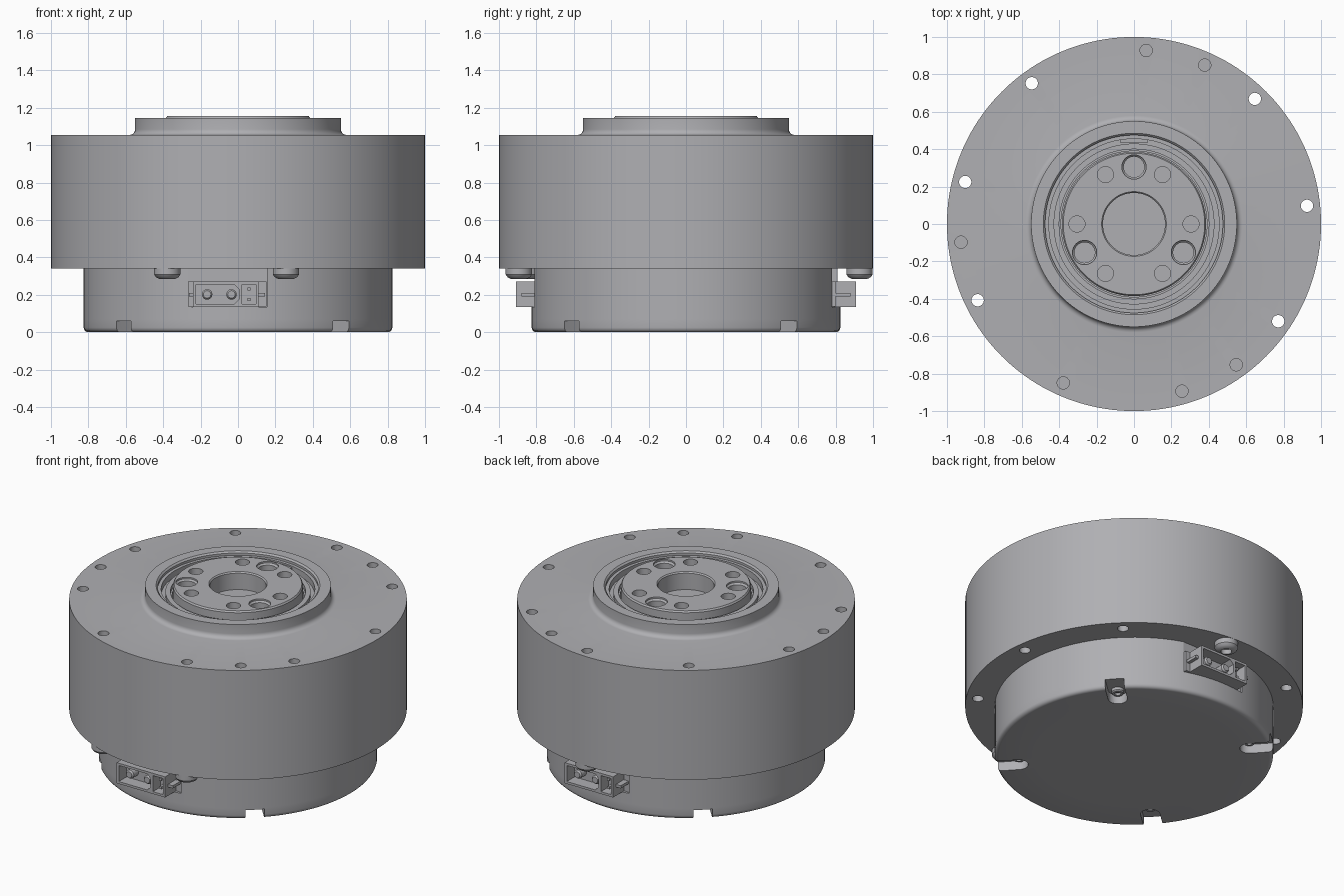
import bpy, bmesh
from math import cos, sin, pi, radians
from mathutils import Matrix, Vector

if "Cube" in bpy.data.objects:
    bpy.data.objects.remove(bpy.data.objects["Cube"])

I = Matrix.Identity(4)
grey = bpy.data.materials.new("dark_grey_metal")
grey.diffuse_color = (.43, .43, .45, 1)
grey.use_nodes = True
grey.node_tree.nodes["Principled BSDF"].inputs["Base Color"].default_value = grey.diffuse_color


def spot(angle, r, z=0):
    """Placement at polar angle (degrees) and radius, local x pointing outwards."""
    return Matrix.Rotation(radians(angle), 4, 'Z') @ Matrix.Translation((r, 0, z))


def lathe(bm, prof, M=I, n=128, closed=False):
    """Revolve (r, z) points around local z."""
    rings = [[bm.verts.new(M @ Vector((r * cos(2 * pi * i / n), r * sin(2 * pi * i / n), z)))
              for i in range(n if r else 1)] for r, z in prof]
    follow = rings[1:] + (rings[:1] if closed else [])
    for a, b in zip(rings, follow):
        for i in range(n):
            j = i + 1
            quad = list(dict.fromkeys([a[i % len(a)], a[j % len(a)], b[j % len(b)], b[i % len(b)]]))
            if len(quad) > 2:
                bm.faces.new(quad)


def rod(bm, r, lo, hi, M=I, n=24):
    lathe(bm, [(0, lo), (r, lo), (r, hi), (0, hi)], M, n)


def prism(bm, pts, lo, hi, M=I):
    """Extrude a local xy outline from lo to hi."""
    a = [bm.verts.new(M @ Vector((x, y, lo))) for x, y in pts]
    b = [bm.verts.new(M @ Vector((x, y, hi))) for x, y in pts]
    bm.faces.new(a)
    bm.faces.new(b)
    for i in range(len(pts)):
        j = (i + 1) % len(pts)
        bm.faces.new([a[i], a[j], b[j], b[i]])


def rect(x0, y0, x1, y1):
    return [(x0, y0), (x1, y0), (x1, y1), (x0, y1)]


def finish(name, bm):
    bmesh.ops.recalc_face_normals(bm, faces=bm.faces[:])
    me = bpy.data.meshes.new(name)
    bm.to_mesh(me)
    bm.free()
    me.materials.append(grey)
    ob = bpy.data.objects.new(name, me)
    bpy.context.collection.objects.link(ob)
    return ob


def cut(ob, bm):
    cutter = finish("cutter", bm)
    cutter.hide_render = True
    mod = ob.modifiers.new("cut", 'BOOLEAN')
    mod.operation, mod.solver, mod.object = 'DIFFERENCE', 'EXACT', cutter
    bpy.context.view_layer.objects.active = ob
    bpy.ops.object.modifier_apply(modifier=mod.name)
    bpy.data.objects.remove(cutter)


# main housing with collar, fillet and recess for the output hub
bm = bmesh.new()
fillet = [(.58 - .03 * sin(t * pi / 10), 1.085 - .03 * cos(t * pi / 10)) for t in range(6)]
lathe(bm, [(0, .34), (1, .34), (1, 1.055)] + fillet +
      [(.55, 1.145), (.485, 1.145), (.475, 1.135), (.475, 1.08), (.39, 1.08), (.39, 1.0), (0, 1.0)], n=160)
housing = finish("housing", bm)
bm = bmesh.new()
for a in (126, 46, 6, -34, -154, 166):      # through holes
    rod(bm, .033, .2, 1.3, spot(a, .93))
for a in (86, 66, -54, -74, -114, -174):    # blind holes
    rod(bm, .033, .93, 1.3, spot(a, .93))
cut(housing, bm)

# output hub with centre bore and bolt circle
bm = bmesh.new()
lathe(bm, [(0, .99), (.385, .99), (.385, 1.145), (.378, 1.155), (.173, 1.155),
           (.166, 1.147), (.166, 1.04), (0, 1.04)])
hub = finish("output_hub", bm)
bm = bmesh.new()
for a in range(0, 360, 60):
    rod(bm, .043, 1.08, 1.3, spot(a, .305))
for a in (90, 210, 330):
    lathe(bm, [(0, 1.07), (.055, 1.07), (.055, 1.135), (.065, 1.145), (.065, 1.3), (0, 1.3)],
          spot(a, .305), 32)
cut(hub, bm)

# seal and retaining ring in the groove
bm = bmesh.new()
lathe(bm, [(.4, 1.07), (.43, 1.07), (.43, 1.105), (.4, 1.105)], closed=True)
finish("seal_ring", bm)
bm = bmesh.new()
lathe(bm, [(.455, 1.07), (.477, 1.07), (.477, 1.12), (.455, 1.12)], closed=True)
prism(bm, rect(-.075, .435, .075, .46), 1.07, 1.11)
finish("retaining_ring", bm)

# rear cover with rounded rim, screw slots and connector pockets
face = [Matrix.Rotation(a, 4, 'Z') @ Matrix.Rotation(pi / 2, 4, 'X') for a in (0, pi)]
bm = bmesh.new()
rim = [(.8 + .025 * sin(t * pi / 8), .025 - .025 * cos(t * pi / 8)) for t in range(5)]
lathe(bm, [(0, 0), (.6, 0)] + rim + [(.825, .07), (.825, .13), (.825, .36), (0, .36)])
cover = finish("rear_cover", bm)
bm = bmesh.new()
slot = [(.2, -.057), (.2, .057)] + [(-.057 * sin(t * pi / 12), .057 * cos(t * pi / 12)) for t in range(13)]
slots = [spot(a, .69) for a in (42, 132, 222, 312)]
for M in slots:
    prism(bm, slot[:-1] + [(0, -.057)], -.1, .06, M)
for M in face:
    prism(bm, rect(-.27, .136, .155, .345), .778, .9, M)
cut(cover, bm)

# socket screws in the slots and under the flange
for i, M in enumerate(slots):
    bm = bmesh.new()
    lathe(bm, [(0, .05), (.018, .05), (.018, .035), (.032, .035), (.038, .042), (.038, .07), (0, .07)], M, 24)
    finish(f"cover_screw_{i + 1}", bm)
for i, a in enumerate((86, -74, -114)):
    bm = bmesh.new()
    lathe(bm, [(0, .315), (.032, .315), (.032, .284), (.045, .286), (.06, .294), (.07, .308),
               (.07, .35), (0, .35)], spot(a, .93), 32)
    finish(f"flange_screw_{i + 1}", bm)

# power and signal connectors, front and back
for side, M in zip(("front", "back"), face):
    bm = bmesh.new()
    prism(bm, rect(-.24, .135, .11, .27), .7, .91, M)
    shell = finish(side + "_connector_shell", bm)
    bm = bmesh.new()
    prism(bm, [(-.225, .15), (-.02, .15), (.005, .175), (.005, .23), (-.02, .255), (-.225, .255)], .83, 1, M)
    prism(bm, rect(.022, .15, .095, .255), .83, 1, M)
    cut(shell, bm)
    bm = bmesh.new()
    prism(bm, rect(-.268, .137, .153, .27), .7, .8, M)
    for x0, x1 in ((-.262, -.235), (.105, .145)):
        prism(bm, rect(x0, .192, x1, .21), .78, .88, M)
    finish(side + "_connector_plate", bm)
    bm = bmesh.new()
    for x in (-.165, -.035):
        lathe(bm, [(0, .8), (.028, .8), (.028, .88), (.02, .89), (0, .89)],
              M @ Matrix.Translation((x, .202, 0)), 20)
    for z in (.175, .23):
        prism(bm, rect(.05, z - .008, .066, z + .008), .8, .885, M)
    finish(side + "_connector_pins", bm)

# smooth shading with sharp edges kept
bpy.ops.object.select_all(action='SELECT')
bpy.context.view_layer.objects.active = housing
bpy.ops.object.shade_smooth_by_angle(angle=radians(30))
